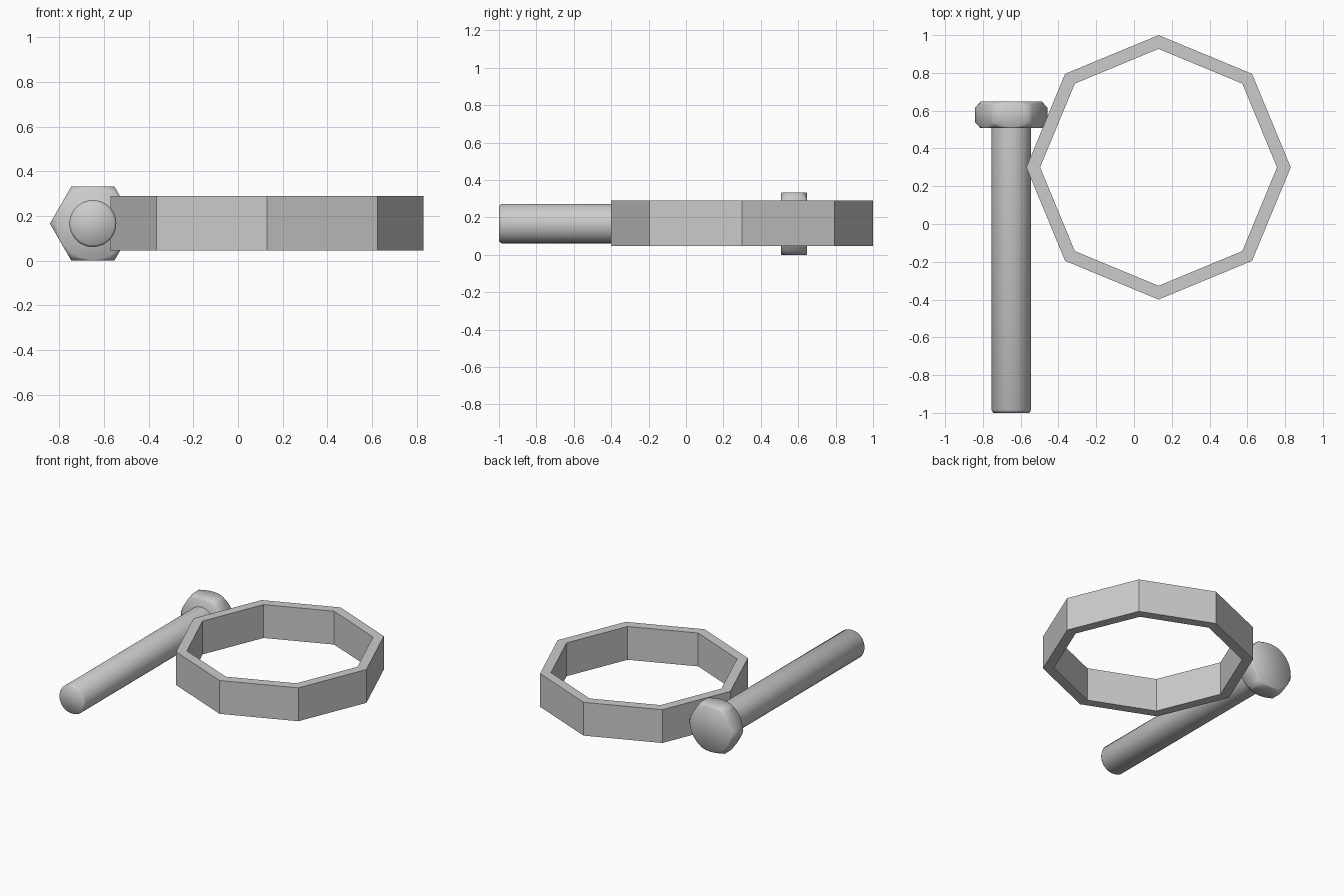
import bpy, bmesh
from math import sin, cos, pi

if "Cube" in bpy.data.objects:
    bpy.data.objects.remove(bpy.data.objects["Cube"])


def stack(name, rings, smooth=None, closed=False):
    """Skin equal-length rings of points; cap the ends or close into a loop."""
    bm = bmesh.new()
    loops = [[bm.verts.new(p) for p in ring] for ring in rings]
    n = len(loops[0])
    pairs = list(zip(loops, loops[1:]))
    if closed:
        pairs.append((loops[-1], loops[0]))
    else:
        bm.faces.new(loops[0])
        bm.faces.new(loops[-1])
    for a, b in pairs:
        for i in range(n):
            j = (i + 1) % n
            bm.faces.new((a[i], a[j], b[j], b[i]))
    bmesh.ops.recalc_face_normals(bm, faces=bm.faces)
    mesh = bpy.data.meshes.new(name)
    bm.to_mesh(mesh)
    bm.free()
    obj = bpy.data.objects.new(name, mesh)
    bpy.context.collection.objects.link(obj)
    if smooth:
        bpy.ops.object.select_all(action='DESELECT')
        obj.select_set(True)
        bpy.context.view_layer.objects.active = obj
        bpy.ops.object.shade_smooth_by_angle(angle=smooth)
    return obj


# Octagonal ring: rectangular section carried round eight corners
def octagon(r, z):
    return [(0.13 + r * cos(i * pi / 4), 0.30 + r * sin(i * pi / 4), z) for i in range(8)]


stack("octagonal_ring", [octagon(0.70, 0.046), octagon(0.70, 0.29),
                         octagon(0.627, 0.29), octagon(0.627, 0.046)], closed=True)

# Bolt lies along y
BX, BZ = -0.65, 0.1665
SEG = 48


def bolt_ring(radius, y):
    """radius and y are functions of the angle around the bolt axis."""
    angles = [2 * pi * i / SEG for i in range(SEG)]
    return [(BX + radius(t) * cos(t), y(t), BZ + radius(t) * sin(t)) for t in angles]


def circle(r, y):
    return bolt_ring(lambda t: r, lambda t: y)


# Shank with a small chamfer at the tip
stack("bolt_shank", [circle(0.095, -1.0), circle(0.105, -0.985), circle(0.105, 0.52)],
      smooth=pi / 3)

# Hexagonal head, corners chamfered at both ends
APOTHEM, R0, Y0, Y1 = 0.1665, 0.162, 0.507, 0.648


def hexagon(t):
    return APOTHEM / cos(t % (pi / 3) - pi / 6)


def chamfer(t):
    return 1.1 * (hexagon(t) - R0)


stack("bolt_head", [circle(R0, Y0),
                    bolt_ring(hexagon, lambda t: Y0 + chamfer(t)),
                    bolt_ring(hexagon, lambda t: Y1 - chamfer(t)),
                    circle(R0, Y1)], smooth=pi / 3)
